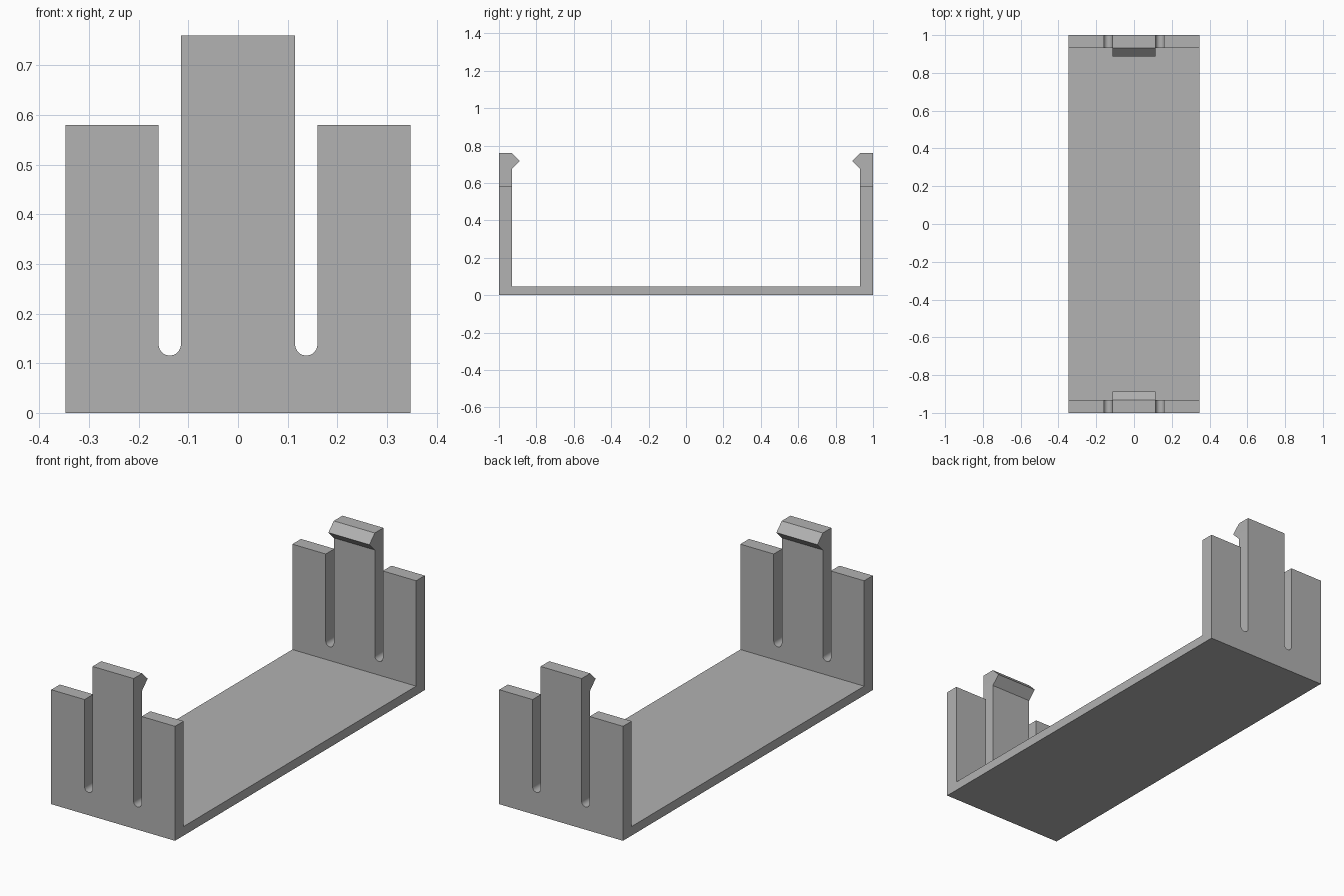
import bpy
import bmesh
import math
from mathutils import Vector

if "Cube" in bpy.data.objects:
    bpy.data.objects.remove(bpy.data.objects["Cube"], do_unlink=True)

# Main dimensions
HALF_WIDTH = 0.347
INNER_Y = 0.931
FLOOR = 0.046
HOOK = 0.043
TOP = 0.76
SHOULDER = 0.58
TONGUE = 0.115
SLOT_R = 0.0225
SLOT_Z = 0.138

grey = bpy.data.materials.new("plain grey")
grey.use_nodes = True
colour = (0.445, 0.445, 0.445, 1)
grey.diffuse_color = colour
grey.node_tree.nodes["Principled BSDF"].inputs["Base Color"].default_value = colour


def prism(name, points, sweep):
    """Extrude a closed 3D outline along a sweep vector."""
    bm = bmesh.new()
    face = bm.faces.new([bm.verts.new(p) for p in points])
    new = bmesh.ops.extrude_face_region(bm, geom=[face])["geom"]
    verts = [v for v in new if isinstance(v, bmesh.types.BMVert)]
    bmesh.ops.translate(bm, verts=verts, vec=Vector(sweep))
    bmesh.ops.recalc_face_normals(bm, faces=bm.faces)
    mesh = bpy.data.meshes.new(name)
    bm.to_mesh(mesh)
    bm.free()
    obj = bpy.data.objects.new(name, mesh)
    bpy.context.collection.objects.link(obj)
    mesh.materials.append(grey)
    return obj


# Channel with a snap hook on top of each end wall
half = [(INNER_Y, FLOOR), (INNER_Y, TOP - 2 * HOOK), (INNER_Y - HOOK, TOP - HOOK),
        (INNER_Y, TOP), (1, TOP), (1, 0)]
outline = half + [(-y, z) for y, z in reversed(half)]
bracket = prism("clip_bracket", [(-HALF_WIDTH, y, z) for y, z in outline],
                (2 * HALF_WIDTH, 0, 0))

# Round-bottomed slots and lowered shoulders, cut through both end walls
arc = [(TONGUE + SLOT_R - SLOT_R * math.cos(a), SLOT_Z - SLOT_R * math.sin(a))
       for a in (math.pi * i / 16 for i in range(17))]
cut = [(TONGUE, 1)] + arc + [(TONGUE + 2 * SLOT_R, SHOULDER), (0.5, SHOULDER), (0.5, 1)]
bpy.context.view_layer.objects.active = bracket
for side in (-1, 1):
    cutter = prism("slot_cutter", [(side * x, -1.2, z) for x, z in cut], (0, 2.4, 0))
    cutter.hide_render = True
    mod = bracket.modifiers.new("slots", "BOOLEAN")
    mod.operation = "DIFFERENCE"
    mod.solver = "EXACT"
    mod.object = cutter
    bpy.ops.object.modifier_apply(modifier=mod.name)
    bpy.data.objects.remove(cutter, do_unlink=True)

# Smooth only the rounded slot ends
bpy.ops.object.select_all(action="DESELECT")
bracket.select_set(True)
bpy.ops.object.shade_smooth_by_angle(angle=math.radians(30))
